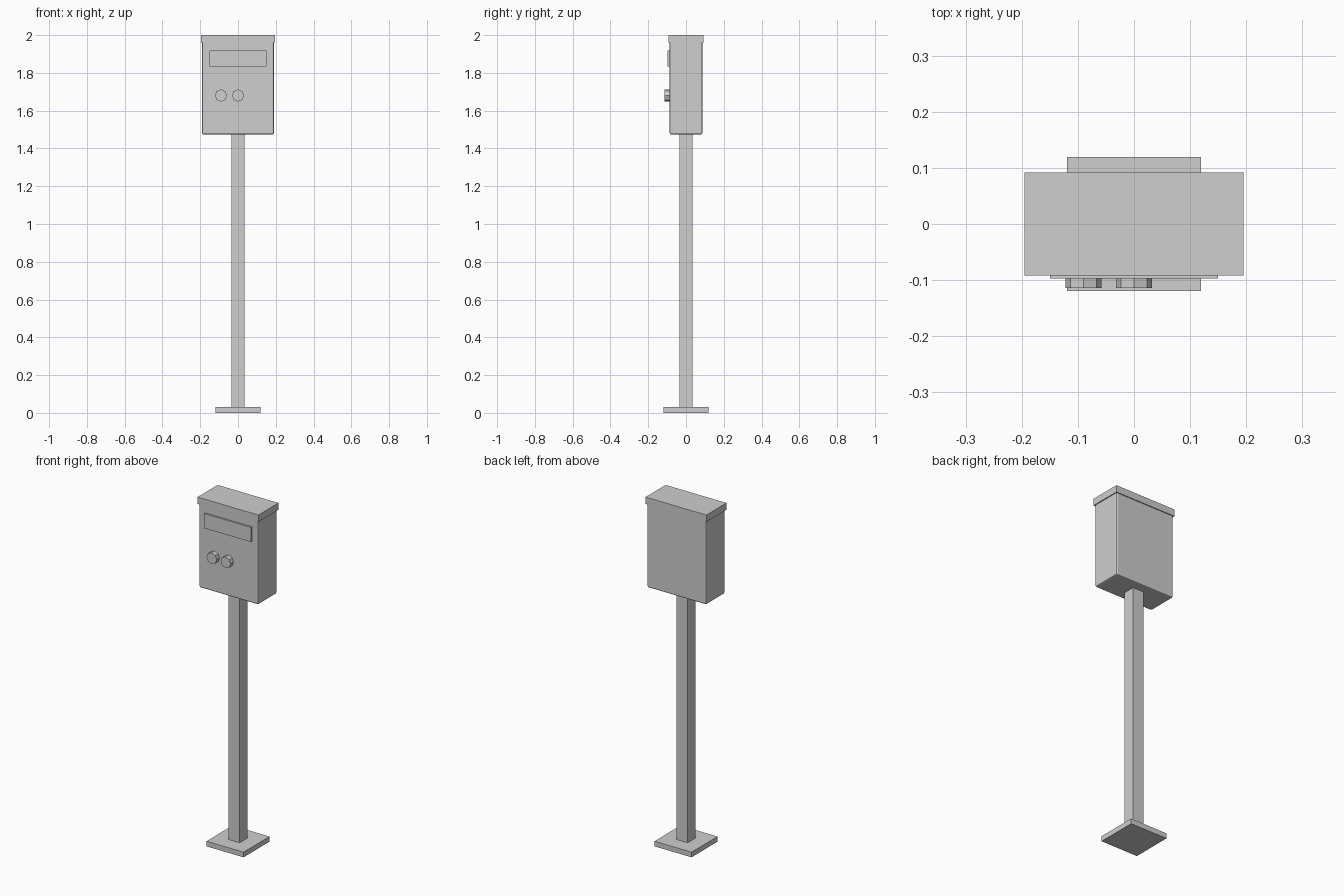
import bpy
import math

old = bpy.data.objects.get("Cube")
if old:
    bpy.data.objects.remove(old, do_unlink=True)

# Single painted metal colour
grey = bpy.data.materials.new("grey_metal")
grey.use_nodes = True
colour = (0.62, 0.62, 0.62, 1)
grey.diffuse_color = colour
grey.node_tree.nodes["Principled BSDF"].inputs["Base Color"].default_value = colour


def box(name, half_x, y0, y1, z0, z1, bevel=0):
    """Box centred on x, spanning y0..y1 and z0..z1."""
    bpy.ops.mesh.primitive_cube_add(size=1, location=(0, (y0 + y1) / 2, (z0 + z1) / 2))
    obj = bpy.context.object
    obj.name = name
    obj.scale = (2 * half_x, y1 - y0, z1 - z0)
    bpy.ops.object.transform_apply(location=False, rotation=False, scale=True)
    obj.data.materials.append(grey)
    if bevel:
        mod = obj.modifiers.new("rounded_edges", "BEVEL")
        mod.width = bevel
        mod.segments = 2
    return obj


def knob(name, x):
    """Eight-sided button facing the front."""
    bpy.ops.mesh.primitive_cylinder_add(
        vertices=8, radius=0.0325, depth=0.032,
        location=(x, -0.098, 1.68), rotation=(math.pi / 2, 0, 0))
    obj = bpy.context.object
    obj.name = name
    obj.data.materials.append(grey)


# Stand
box("base_plate", 0.119, -0.119, 0.119, 0, 0.03)
box("post", 0.035, -0.035, 0.035, 0.03, 1.48)

# Cabinet and its overhanging lid
box("cabinet", 0.19, -0.0865, 0.0865, 1.474, 1.985, bevel=0.008)
box("lid", 0.1955, -0.092, 0.092, 1.96, 2.0)

# Front fittings
box("display_plate", 0.15, -0.097, -0.08, 1.833, 1.918)
knob("right_knob", -0.09)
knob("left_knob", 0)
